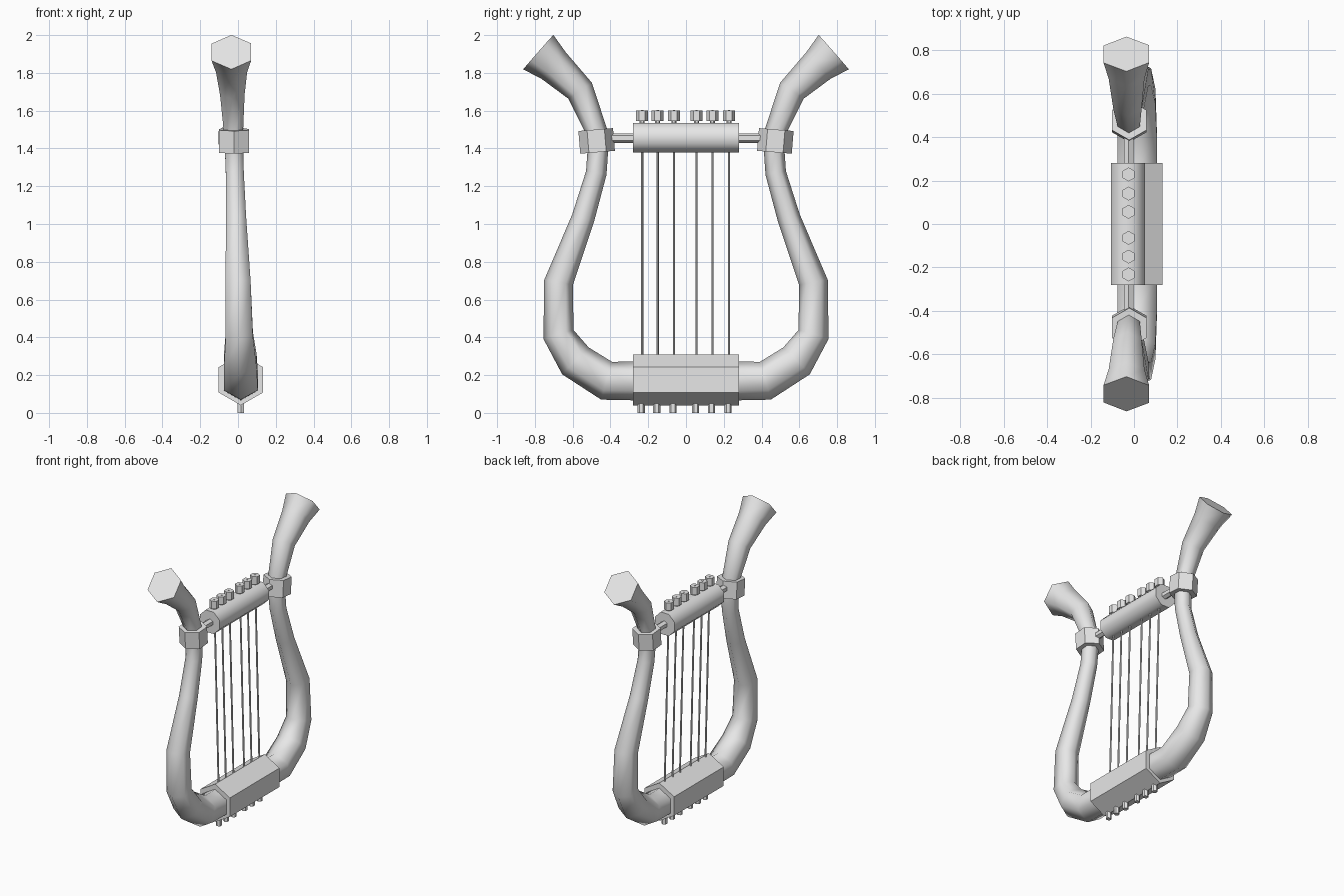
import bpy, bmesh, math
from mathutils import Vector

cube = bpy.data.objects.get("Cube")
if cube:
    bpy.data.objects.remove(cube, do_unlink=True)

grey = bpy.data.materials.new("pale grey")
grey.use_nodes = True
grey.diffuse_color = (0.8, 0.8, 0.8, 1)
grey.node_tree.nodes["Principled BSDF"].inputs["Base Color"].default_value = (0.8, 0.8, 0.8, 1)


def tube(name, path, radii, sides=6, turn=0.0, smooth=0):
    """Sweep a polygon along a path lying near the YZ plane, with capped ends."""
    pts = [Vector(p) for p in path]
    bm = bmesh.new()
    rings = []
    for i, p in enumerate(pts):
        before = (p - pts[i - 1]).normalized() if i else Vector()
        after = (pts[i + 1] - p).normalized() if i < len(pts) - 1 else Vector()
        tangent = (before + after).normalized()
        normal = tangent.cross(Vector((1, 0, 0))).normalized()
        side = tangent.cross(normal)
        ring = []
        for k in range(sides):
            a = turn + math.tau * k / sides
            ring.append(bm.verts.new(p + radii[i] * (math.cos(a) * normal + math.sin(a) * side)))
        rings.append(ring)
    for low, high in zip(rings, rings[1:]):
        for k in range(sides):
            n = (k + 1) % sides
            bm.faces.new((low[k], low[n], high[n], high[k]))
    bm.faces.new(rings[0])
    bm.faces.new(rings[-1])
    bmesh.ops.recalc_face_normals(bm, faces=bm.faces)
    mesh = bpy.data.meshes.new(name)
    bm.to_mesh(mesh)
    bm.free()
    mesh.materials.append(grey)
    obj = bpy.data.objects.new(name, mesh)
    bpy.context.collection.objects.link(obj)
    if smooth:
        bpy.ops.object.select_all(action='DESELECT')
        obj.select_set(True)
        bpy.context.view_layer.objects.active = obj
        bpy.ops.object.shade_smooth_by_angle(angle=math.radians(smooth))
    return obj


# Curved arms: x, y, z, radius from the base up to the flared horn
ARM = [(.015, .25, .17, .104), (.015, .42, .17, .104), (.012, .585, .275, .1),
       (.007, .675, .415, .083), (0, .675, .69, .077), (-.01, .545, 1.03, .061),
       (-.017, .475, 1.27, .055), (-.023, .462, 1.46, .056),
       (-.03, .56, 1.705, .075), (-.034, .70, 1.838, .095), (-.035, .782, 1.91, .121)]

for label, s in (("left", 1), ("right", -1)):
    tube(label + "_arm", [(x, s * y, z) for x, y, z, r in ARM], [a[3] for a in ARM], smooth=65)
    # Collar clasping the arm where the crossbar meets it
    tube(label + "_collar", [(-.022, s * .468, 1.38), (-.022, s * .478, 1.5)], [.092, .092])

# Base block and crossbar
tube("base_block", [(.015, -.28, .175), (.015, .28, .175)], [.135, .135])
tube("crossbar_rod", [(-.025, -.43, 1.455), (-.025, .43, 1.455)], [.025, .025])
tube("crossbar", [(-.028, -.28, 1.457), (-.028, .28, 1.457)], [.084, .084],
     sides=8, turn=math.pi / 8, smooth=60)

# Strings with tuning pegs above and anchor pins below
for i, y in enumerate((-.232, -.15, -.064, .056, .14, .228)):
    n = str(i + 1)
    tube("string_" + n, [(.015, y, .05), (-.025, y, 1.603)], [.006, .006])
    tube("peg_stem_" + n, [(-.025, y, 1.5), (-.025, y, 1.56)], [.013, .013])
    tube("tuning_peg_" + n, [(-.025, y, 1.545), (-.025, y, 1.6)], [.032, .032])
    tube("anchor_pin_" + n, [(.015, y - .005, 0), (.015, y - .005, .07)], [.019, .019])
